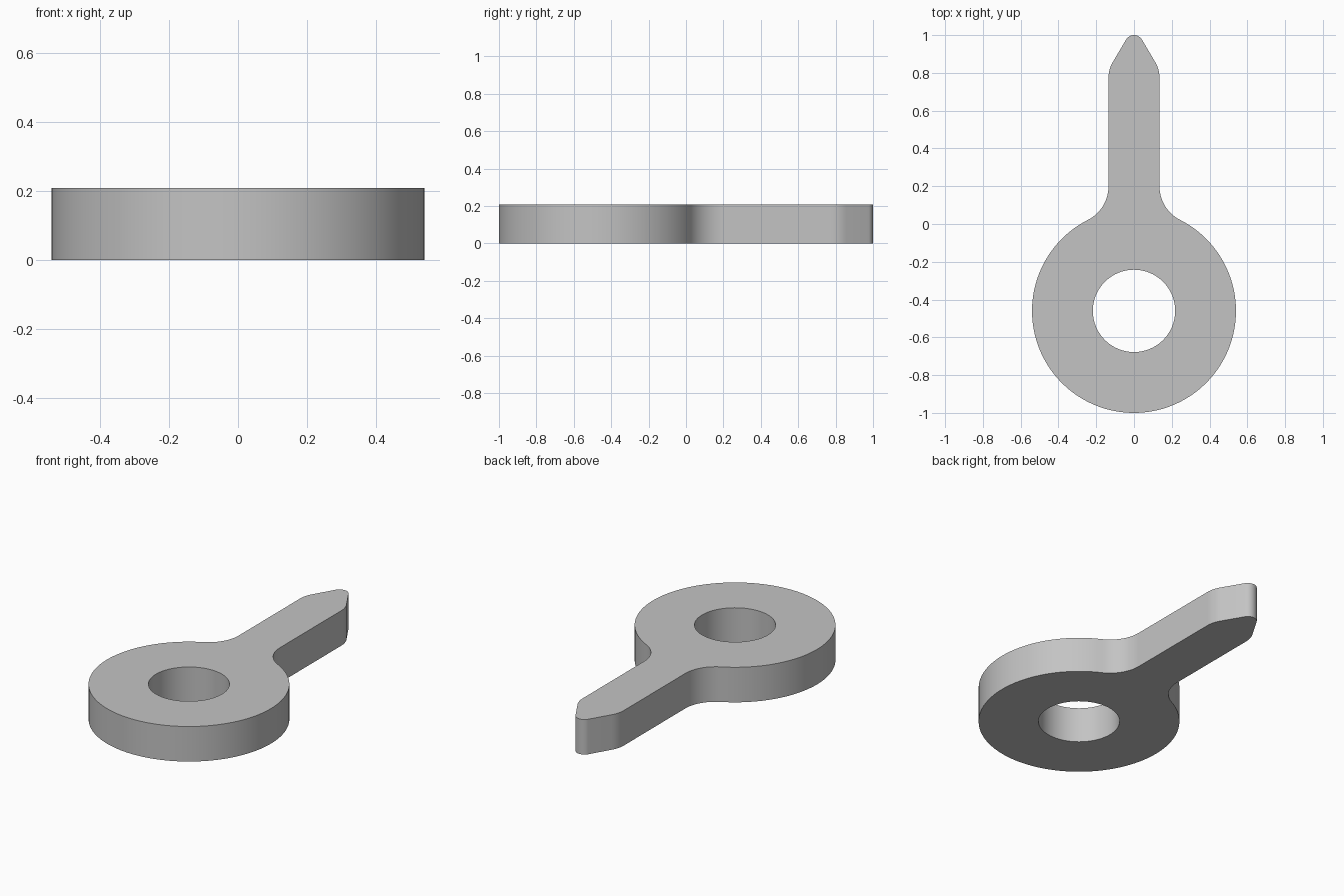
import bpy, bmesh
from math import sin, cos, pi, atan2, hypot
from mathutils import Vector

cube = bpy.data.objects.get("Cube")
if cube:
    bpy.data.objects.remove(cube, do_unlink=True)

THICK = 0.208
RING_Y, RING_R, HOLE_R = -0.46, 0.54, 0.218
ARM_W, FILLET_Y, FILLET_R = 0.135, 0.2, 0.2
TIP_R, SHOULDER_R, SHOULDER_Y = 0.049, 0.16, 0.775
TIP_ANGLE = 0.534   # direction the slanted tip side faces


def arc(cx, cy, r, start, end, steps):
    """Points along an arc, both ends included."""
    return [(cx + r * cos(start + (end - start) * i / steps),
             cy + r * sin(start + (end - start) * i / steps))
            for i in range(steps + 1)]


# Right half of the outline, from the bottom of the ring up to the tip
fx = ARM_W + FILLET_R
fillet_y = RING_Y + ((RING_R + FILLET_R) ** 2 - fx ** 2) ** 0.5
join = atan2(fillet_y - RING_Y, fx)
half = arc(0, RING_Y, RING_R, -pi / 2, join, 56)
half += arc(fx, fillet_y, FILLET_R, join + pi, pi, 14)[1:]
half += arc(ARM_W - SHOULDER_R, SHOULDER_Y, SHOULDER_R, 0, TIP_ANGLE, 8)
half += arc(0, 1 - TIP_R, TIP_R, TIP_ANGLE, pi / 2, 10)

# Mirror it to close the outline, then add the hole
outline = half + [(-x, y) for x, y in reversed(half[1:-1])]
hole = arc(0, RING_Y, HOLE_R, 0, 2 * pi, 80)[:-1]

bm = bmesh.new()
edges = []
for loop in (outline, hole):
    verts = [bm.verts.new((x, y, 0)) for x, y in loop]
    edges += [bm.edges.new((a, b)) for a, b in zip(verts, verts[1:] + verts[:1])]
bmesh.ops.triangle_fill(bm, use_beauty=True, use_dissolve=False, edges=edges)

# Raise the flat shape into a solid plate
result = bmesh.ops.extrude_face_region(bm, geom=bm.faces[:], use_keep_orig=True)
top = [g for g in result["geom"] if isinstance(g, bmesh.types.BMVert)]
bmesh.ops.translate(bm, verts=top, vec=Vector((0, 0, THICK)))
bmesh.ops.recalc_face_normals(bm, faces=bm.faces[:])

mesh = bpy.data.meshes.new("ring_pointer")
bm.to_mesh(mesh)
bm.free()
obj = bpy.data.objects.new("ring_pointer", mesh)
bpy.context.collection.objects.link(obj)

# Plain grey
grey = bpy.data.materials.new("light_grey")
grey.use_nodes = True
color = (0.55, 0.55, 0.55, 1)
grey.diffuse_color = color
grey.node_tree.nodes["Principled BSDF"].inputs["Base Color"].default_value = color
mesh.materials.append(grey)

# Smooth curved walls, crisp rims
bpy.ops.object.select_all(action="DESELECT")
obj.select_set(True)
bpy.context.view_layer.objects.active = obj
bpy.ops.object.shade_smooth_by_angle(angle=0.6)
